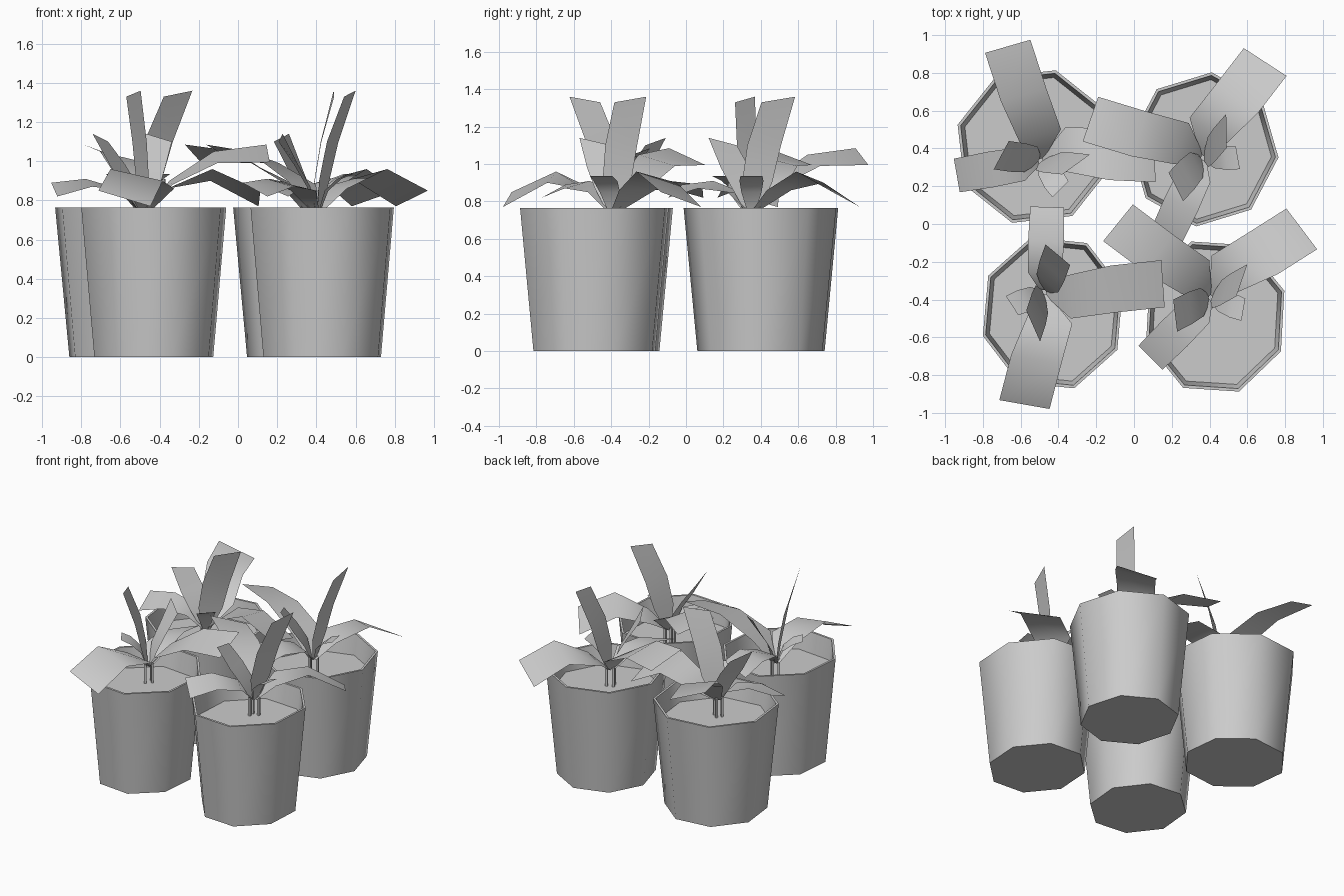
import bpy, bmesh
from math import sin, cos, radians
from mathutils import Vector

if "Cube" in bpy.data.objects:
    bpy.data.objects.remove(bpy.data.objects["Cube"])

SIDES = 8
SOIL = 0.62


def make_object(name, bm, angle=60):
    bmesh.ops.recalc_face_normals(bm, faces=bm.faces)
    me = bpy.data.meshes.new(name)
    bm.to_mesh(me)
    bm.free()
    ob = bpy.data.objects.new(name, me)
    bpy.context.collection.objects.link(ob)
    bpy.ops.object.select_all(action='DESELECT')
    ob.select_set(True)
    bpy.context.view_layer.objects.active = ob
    bpy.ops.object.shade_smooth_by_angle(angle=radians(angle))
    return ob


def ring(bm, centre, radii, scale, z, phase):
    return [bm.verts.new((centre[0] + radii[0] * scale * cos(radians(phase + 360 / SIDES * i)),
                          centre[1] + radii[1] * scale * sin(radians(phase + 360 / SIDES * i)), z))
            for i in range(SIDES)]


# Eight-sided tapered pot: outer wall, rim, inner wall, soil
def pot(name, centre, radii, phase):
    bm = bmesh.new()
    profile = [(0.82, 0.0), (1.0, 0.765), (0.96, 0.765), (0.905, SOIL)]
    rings = [ring(bm, centre, radii, s, z, phase) for s, z in profile]
    for a, b in zip(rings, rings[1:]):
        for i in range(SIDES):
            j = (i + 1) % SIDES
            bm.faces.new((a[i], a[j], b[j], b[i]))
    bm.faces.new(rings[0])
    bm.faces.new(rings[-1])
    make_object(name, bm, 50)


# Leaves: angle, twist, then (reach, height, width, left-side lift, sideways shift)
LEAVES = [
    (0, 0, [(0.01, 0.74, 0.05, 0, 0), (0.14, 0.86, 0.24, 0, 0.055), (0.36, 0.93, 0.27, -0.03, 0.02), (0.605, 0.81, 0.27, -0.04, 0)]),
    (104, 0, [(0.01, 0.74, 0.05, 0, 0), (0.13, 0.89, 0.23, 0.01, -0.035), (0.36, 1.02, 0.25, 0.03, -0.01), (0.63, 1.04, 0.25, 0.045, 0)]),
    (188, 0, [(0.01, 0.74, 0.05, 0, 0), (0.10, 0.85, 0.18, 0, 0), (0.27, 0.89, 0.19, -0.02, 0), (0.45, 0.855, 0.18, -0.035, 0)]),
    (-8, -48, [(0.01, 0.74, 0.05, 0, 0), (0.04, 0.90, 0.16, 0, 0), (0.09, 1.10, 0.18, 0, 0), (0.19, 1.345, 0.18, 0.015, 0)]),
    (170, -20, [(0.01, 0.74, 0.05, 0, 0), (0.05, 0.87, 0.15, 0, 0), (0.12, 0.98, 0.17, 0, 0), (0.21, 1.12, 0.17, 0.02, 0)]),
    (-57, 10, [(0.01, 0.74, 0.04, 0, 0), (0.05, 0.85, 0.11, 0, 0), (0.12, 0.91, 0.13, 0, 0), (0.185, 0.935, 0.12, 0, 0)]),
]


def leaf(bm, origin, angle, twist, path):
    d = Vector((cos(radians(angle)), sin(radians(angle)), 0))
    left = Vector((-d.y, d.x, 0))
    a = radians(angle + 90 + twist)
    across = Vector((cos(a), sin(a), 0))
    rows = []
    for reach, z, width, lift, shift in path:
        side = across * width / 2 + Vector((0, 0, lift))
        p = Vector((origin[0], origin[1], z)) + d * reach + left * shift
        rows.append((bm.verts.new(p + side), bm.verts.new(p - side)))
    for (b, c), (e, f) in zip(rows, rows[1:]):
        bm.faces.new((b, c, f, e))


# Thin square stalk from the soil to the base of a leaf
def stalk(bm, origin, angle):
    a = radians(angle)
    o = Vector((origin[0] + 0.03 * cos(a), origin[1] + 0.03 * sin(a), 0))
    bottom, top = [], []
    for i in range(4):
        q = o + Vector((cos(a + radians(90 * i)), sin(a + radians(90 * i)), 0)) * 0.011
        bottom.append(bm.verts.new(q + Vector((0, 0, SOIL))))
        top.append(bm.verts.new(q + Vector((0, 0, 0.76))))
    for i in range(4):
        j = (i + 1) % 4
        bm.faces.new((bottom[i], bottom[j], top[j], top[i]))
    bm.faces.new(top)


# Same plant in every pot, turned differently
# name, pot centre, pot radii, plant origin, rotation
POTS = [
    ("front_left", (-0.43, -0.47), (0.387, 0.418), (-0.475, -0.36), 260),
    ("front_right", (0.43, -0.49), (0.387, 0.42), (0.405, -0.39), 37),
    ("back_right", (0.37, 0.395), (0.397, 0.41), (0.365, 0.35), 57),
    ("back_left", (-0.53, 0.41), (0.42, 0.42), (-0.495, 0.335), 2),
]
for name, centre, radii, origin, rot in POTS:
    pot(name + "_pot", centre, radii, rot - 18)
    bm = bmesh.new()
    for angle, twist, path in LEAVES:
        leaf(bm, origin, rot + angle, twist, path)
    make_object(name + "_leaves", bm)
    bm = bmesh.new()
    for angle in (0, 104, 188):
        stalk(bm, origin, rot + angle)
    make_object(name + "_stalks", bm, 30)
